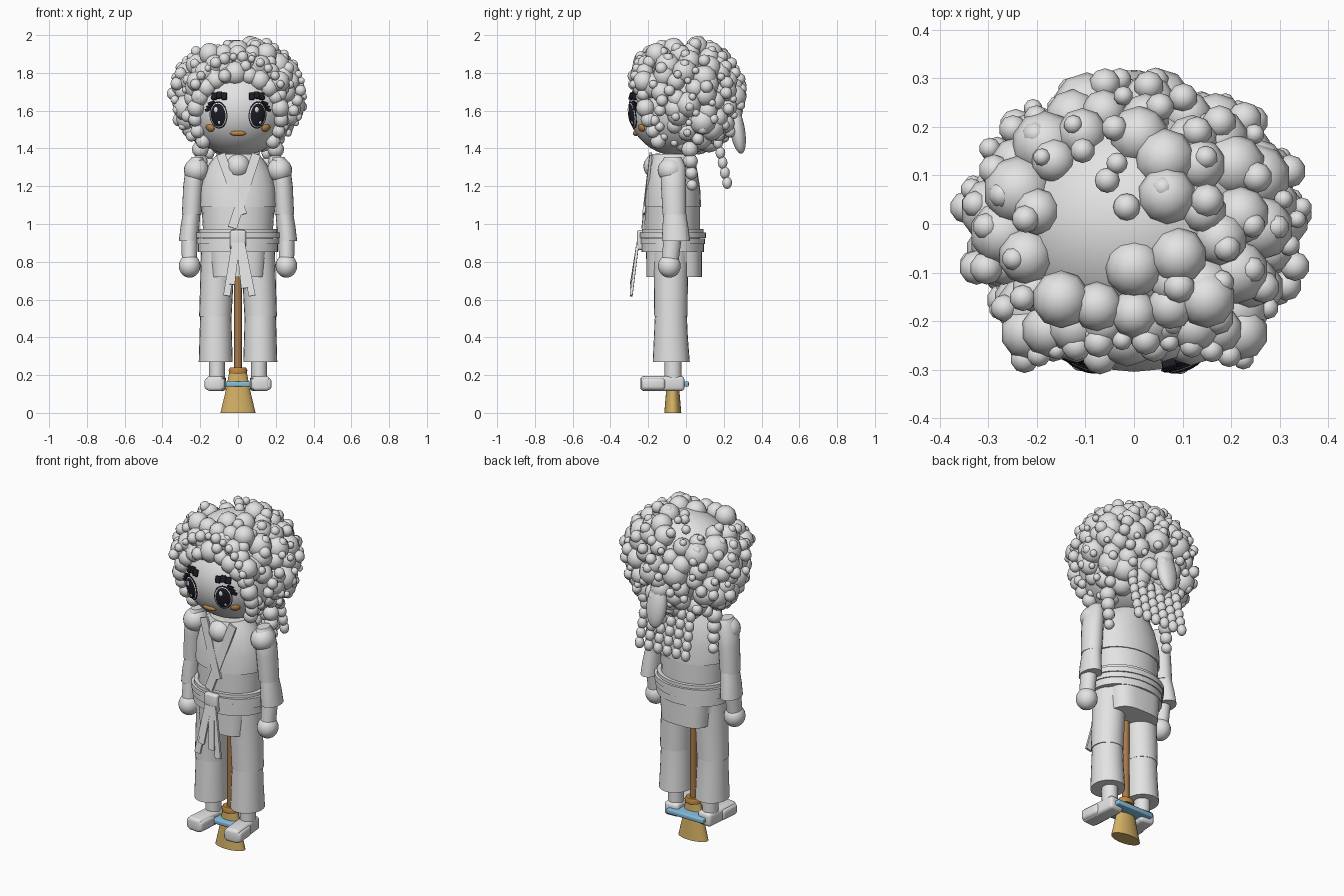
import bpy, bmesh, math, random
from mathutils import Matrix, Vector

random.seed(7)
if "Cube" in bpy.data.objects:
    bpy.data.objects.remove(bpy.data.objects["Cube"])


def material(name, r, g, b):
    m = bpy.data.materials.new(name)
    m.use_nodes = True
    m.diffuse_color = (r, g, b, 1)
    m.node_tree.nodes["Principled BSDF"].inputs["Base Color"].default_value = (r, g, b, 1)
    return m


GREY = material("plain grey", 0.77, 0.77, 0.77)
BLACK = material("black", 0.012, 0.012, 0.02)
ORANGE = material("burnt orange", 0.52, 0.24, 0.06)
WOOD = material("brown wood", 0.4, 0.2, 0.07)
STRAW = material("straw", 0.66, 0.44, 0.13)
BLUE = material("sky blue", 0.24, 0.52, 0.74)


def finish(name, bm, mat, angle=40):
    bmesh.ops.recalc_face_normals(bm, faces=bm.faces)
    me = bpy.data.meshes.new(name)
    bm.to_mesh(me)
    bm.free()
    me.materials.append(mat)
    ob = bpy.data.objects.new(name, me)
    bpy.context.collection.objects.link(ob)
    bpy.ops.object.select_all(action="DESELECT")
    ob.select_set(True)
    bpy.context.view_layer.objects.active = ob
    bpy.ops.object.shade_smooth_by_angle(angle=math.radians(angle))
    return ob


def add_ball(bm, pos, size, seg=10, rot=Matrix()):
    mat = Matrix.Translation(pos) @ rot @ Matrix.Diagonal((*size, 1))
    bmesh.ops.create_uvsphere(bm, u_segments=seg, v_segments=max(6, seg * 2 // 3), radius=1, matrix=mat)


def ball(name, pos, size, mat=GREY, seg=24, rot=Matrix()):
    bm = bmesh.new()
    add_ball(bm, pos, size, seg, rot)
    return finish(name, bm, mat, 60)


def loft(name, rings, mat=GREY, n=24, power=1.0):
    """Capped stack of rings: (z, centre x, centre y, radius x, radius y); power below 1 squares them."""
    def curve(v):
        return math.copysign(abs(v) ** power, v)
    bm = bmesh.new()
    rows = []
    for z, cx, cy, rx, ry in rings:
        rows.append([bm.verts.new((cx + rx * curve(math.cos(math.tau * i / n)),
                                   cy + ry * curve(math.sin(math.tau * i / n)), z)) for i in range(n)])
    for a, b in zip(rows, rows[1:]):
        for i in range(n):
            j = (i + 1) % n
            bm.faces.new((a[i], a[j], b[j], b[i]))
    bm.faces.new(rows[0])
    bm.faces.new(rows[-1])
    return finish(name, bm, mat)


def box(name, pos, size, mat=GREY, rot=Matrix(), bevel=0.0):
    bm = bmesh.new()
    bmesh.ops.create_cube(bm, size=1, matrix=Matrix.Translation(pos) @ rot @ Matrix.Diagonal((*size, 1)))
    if bevel:
        bmesh.ops.bevel(bm, geom=bm.edges[:], offset=bevel, segments=3, profile=0.5, affect="EDGES")
    return finish(name, bm, mat)


def strip(name, start, end, width, thick, mat=GREY):
    a, b = Vector(start), Vector(end)
    z = (b - a).normalized()
    y = (Vector((0, 1, 0)) - z * z.y).normalized()
    rot = Matrix((y.cross(z), y, z)).transposed().to_4x4()
    return box(name, (a + b) / 2, (width, thick, (b - a).length), mat, rot)


# Head
HEAD, HR = Vector((0, -0.04, 1.61)), Vector((0.275, 0.265, 0.25))
ball("head", HEAD, HR, seg=32)


def on_face(x, z, lift=0.0):
    """Point on the face and a frame whose -y axis leaves the skin."""
    u, w = x / HR.x, (z - HEAD.z) / HR.z
    v = -math.sqrt(1 - u * u - w * w)
    normal = Vector((u / HR.x, v / HR.y, w / HR.z)).normalized()
    rot = Vector((0, -1, 0)).rotation_difference(normal).to_matrix().to_4x4()
    return Vector((x, HEAD.y + v * HR.y, z)) + normal * lift, rot


def feature(name, x, z, w, h, d, mat, lift=0.0):
    pos, rot = on_face(x, z, lift)
    return ball(name, pos, (w, d, h), mat, 20, rot)


# Face, mirrored features
for side, s in (("left", 1), ("right", -1)):
    feature(side + "_eye_outline", s * 0.103, 1.577, 0.051, 0.073, 0.008, BLACK)
    feature(side + "_eye_rim", s * 0.103, 1.577, 0.048, 0.069, 0.012, GREY)
    feature(side + "_eye_pupil", s * 0.103, 1.577, 0.044, 0.065, 0.018, BLACK)
    feature(side + "_eye_glint", s * 0.103 - 0.008, 1.605, 0.012, 0.016, 0.006, GREY, 0.014)
    feature(side + "_eye_small_glint", s * 0.103 + 0.008, 1.542, 0.008, 0.01, 0.005, GREY, 0.014)
    for i in range(3):
        p, r = on_face(s * (0.138 + i * 0.008), 1.64 - i * 0.017, 0.006)
        box(f"{side}_eyelash_{i}", p, (0.036, 0.014, 0.013), BLACK, r @ Matrix.Rotation(s * 0.3, 4, "Y"))
    for i in range(3):
        p, r = on_face(s * (0.072 + i * 0.026), 1.675 + (i == 1) * 0.006, 0.004)
        box(f"{side}_eyebrow_{i}", p, (0.03, 0.018, 0.038), BLACK, r, 0.005)
    feature(side + "_cheek", s * 0.148, 1.508, 0.026, 0.021, 0.012, ORANGE)
feature("mouth", 0, 1.48, 0.042, 0.015, 0.014, ORANGE)

# Hair: scalp and two layers of curls leaving the face open
SCALP = Vector((0, 0, 1.68))
ball("scalp", SCALP, (0.285, 0.25, 0.268), seg=28)
golden = math.pi * (3 - math.sqrt(5))
for name, count, reach, low, high in (("large_curls", 130, (0.296, 0.255, 0.27), 0.045, 0.073),
                                      ("small_curls", 150, (0.348, 0.298, 0.305), 0.018, 0.036)):
    bm = bmesh.new()
    for i in range(count):
        w = 1 - 2 * (i + 0.5) / count
        t = i * golden + random.uniform(-0.15, 0.15)
        ring = math.sqrt(1 - w * w)
        p = SCALP + Vector((ring * math.cos(t) * reach[0], ring * math.sin(t) * reach[1], w * reach[2]))
        face = p.y < -0.04 and (p.x / 0.225) ** 2 + ((p.z - 1.56) / 0.215) ** 2 < 1
        crown = p.z > 1.85 and ((p.x + 0.06) / 0.135) ** 2 + ((p.y + 0.02) / 0.16) ** 2 < 1
        if face or crown or p.z < 1.425:
            continue
        r = random.uniform(low, high)
        p.z = min(p.z, 2 - r)
        add_ball(bm, p, (r, r, r), 10)
    finish(name, bm, GREY, 60)
bm = bmesh.new()
for x, y, r in ((0, -0.09, 0.06), (-0.015, 0.035, 0.028), (-0.055, 0.09, 0.026), (-0.035, 0.125, 0.022)):
    add_ball(bm, (x, y, 1.975 - r), (r, r, r), 12)
finish("crown_curls", bm, GREY, 60)

# Fringe: curls framing the face, then fuller curls over the forehead
bm = bmesh.new()
for count, first, sweep, rx, rz, z, lift, low, high in (
        (17, -35, 250, 0.218, 0.215, 1.57, 0.012, 0.036, 0.056),
        (9, 35, 110, 0.225, 0.23, 1.595, 0.055, 0.04, 0.062),
        (12, 30, 120, 0.2, 0.22, 1.595, 0.085, 0.018, 0.032)):
    for i in range(count):
        a = math.radians(first + sweep * i / (count - 1))
        p, _ = on_face(rx * math.cos(a), z + rz * math.sin(a), lift)
        r = random.uniform(low, high)
        add_ball(bm, p, (r, r, r), 10)
for i in range(5):
    r = random.uniform(0.045, 0.06)
    add_ball(bm, ((i - 2) * 0.075, -0.185 + abs(i - 2) * 0.015, 1.9), (r, r, r), 10)
finish("fringe_curls", bm, GREY, 60)

# Hanging hair: side strands, back curtain of beads and a long lock
for side, s in (("left", 1), ("right", -1)):
    bm = bmesh.new()
    for i in range(4):
        r = 0.044 - i * 0.005
        add_ball(bm, (s * 0.2, 0.02 + i * 0.004, 1.395 - i * 0.063), (r, r, r), 12)
    finish(side + "_bead_strand", bm, GREY, 60)
bm = bmesh.new()
for col in range(6):
    for row in range(5):
        add_ball(bm, ((col - 2.5) * 0.06, 0.17 + row * 0.012, 1.43 - row * 0.053), (0.027, 0.026, 0.033), 10)
finish("back_bead_strands", bm, GREY, 60)
ball("back_lock", (0, 0.272, 1.5), (0.06, 0.04, 0.13), rot=Matrix.Rotation(0.17, 4, "X"))

# Torso, jacket and squared skirt
CY = -0.07
loft("waist", [(0.8, 0, CY, 0.18, 0.14), (0.98, 0, CY, 0.186, 0.145), (1.12, 0, CY, 0.195, 0.145)])
loft("jacket", [(1.09, 0, CY, 0.203, 0.15), (1.19, 0, CY, 0.2, 0.145), (1.27, 0, CY, 0.178, 0.132),
                (1.33, 0, CY, 0.145, 0.12), (1.37, 0, CY, 0.11, 0.108)])
loft("jacket_skirt", [(0.72, 0, -0.063, 0.147, 0.147), (0.87, 0, -0.063, 0.16, 0.147)], n=32, power=0.6)
ball("neck", (0, -0.15, 1.305), (0.068, 0.075, 0.068))
strip("right_lapel", (-0.092, -0.186, 1.37), (0.025, -0.224, 1.05), 0.048, 0.014)
strip("left_lapel", (0.097, -0.186, 1.37), (-0.03, -0.228, 0.98), 0.048, 0.014)

# Belt with knot and hanging tails
for i, (z, h, r) in enumerate(((0.965, 0.018, 0.21), (0.94, 0.03, 0.225), (0.908, 0.03, 0.22),
                               (0.873, 0.042, 0.213))):
    loft(f"belt_band_{i}", [(z - h / 2, 0, CY, r, r * 0.78), (z + h / 2, 0, CY, r, r * 0.78)], n=32)
box("belt_knot", (0, -0.24, 0.915), (0.085, 0.04, 0.105), bevel=0.012)
for i, (x, z) in enumerate(((-0.06, 0.62), (-0.035, 0.68), (0.035, 0.66), (0.075, 0.62))):
    strip(f"belt_tail_{i}", (x * 0.25, -0.255, 0.9), (x, -0.29, z), 0.036, 0.014)

# Arms and legs
for side, s in (("left", 1), ("right", -1)):
    ball(side + "_shoulder", (s * 0.22, -0.08, 1.285), (0.066, 0.07, 0.066))
    loft(side + "_upper_sleeve", [(1.05, s * 0.245, -0.062, 0.052, 0.062), (1.2, s * 0.236, -0.066, 0.054, 0.066),
                                  (1.31, s * 0.224, -0.07, 0.052, 0.066), (1.355, s * 0.215, -0.07, 0.03, 0.045)])
    loft(side + "_lower_sleeve", [(0.91, s * 0.26, -0.053, 0.053, 0.074), (0.98, s * 0.255, -0.056, 0.05, 0.069),
                                  (1.07, s * 0.244, -0.06, 0.046, 0.058)])
    loft(side + "_wrist", [(0.8, s * 0.257, -0.085, 0.04, 0.045), (0.93, s * 0.257, -0.07, 0.043, 0.048)])
    ball(side + "_hand", (s * 0.256, -0.088, 0.778), (0.057, 0.06, 0.062))
    loft(side + "_thigh", [(0.51, s * 0.12, -0.08, 0.086, 0.088), (0.7, s * 0.112, -0.08, 0.088, 0.09),
                           (0.88, s * 0.1, -0.08, 0.095, 0.096)])
    loft(side + "_trouser_leg", [(0.27, s * 0.118, -0.078, 0.09, 0.098), (0.4, s * 0.118, -0.08, 0.086, 0.09),
                                 (0.53, s * 0.118, -0.08, 0.082, 0.084)])
    loft(side + "_ankle", [(0.16, s * 0.112, -0.068, 0.042, 0.045), (0.3, s * 0.112, -0.068, 0.042, 0.045)])
    turn = Matrix.Rotation(s * 0.08, 4, "Z")
    box(side + "_shoe", (s * 0.115, -0.125, 0.155), (0.09, 0.23, 0.078), rot=turn, bevel=0.018)
    box(side + "_shoe_toe", (s * 0.12, -0.175, 0.153), (0.108, 0.125, 0.064), rot=turn, bevel=0.018)

# Broom
loft("broom_handle", [(0.22, 0, CY, 0.02, 0.02), (0.8, 0, CY, 0.02, 0.02)], WOOD, 16)
loft("broom_cap", [(0.208, 0, CY, 0.046, 0.04), (0.225, 0, CY, 0.05, 0.043), (0.24, 0, CY, 0.042, 0.036)], ORANGE)
loft("broom_bristles", [(0, 0, CY, 0.093, 0.045), (0.13, 0, CY, 0.062, 0.034), (0.21, 0, CY, 0.048, 0.03)], STRAW)
box("broom_band", (0, -0.06, 0.153), (0.24, 0.15, 0.027), BLUE, bevel=0.006)
